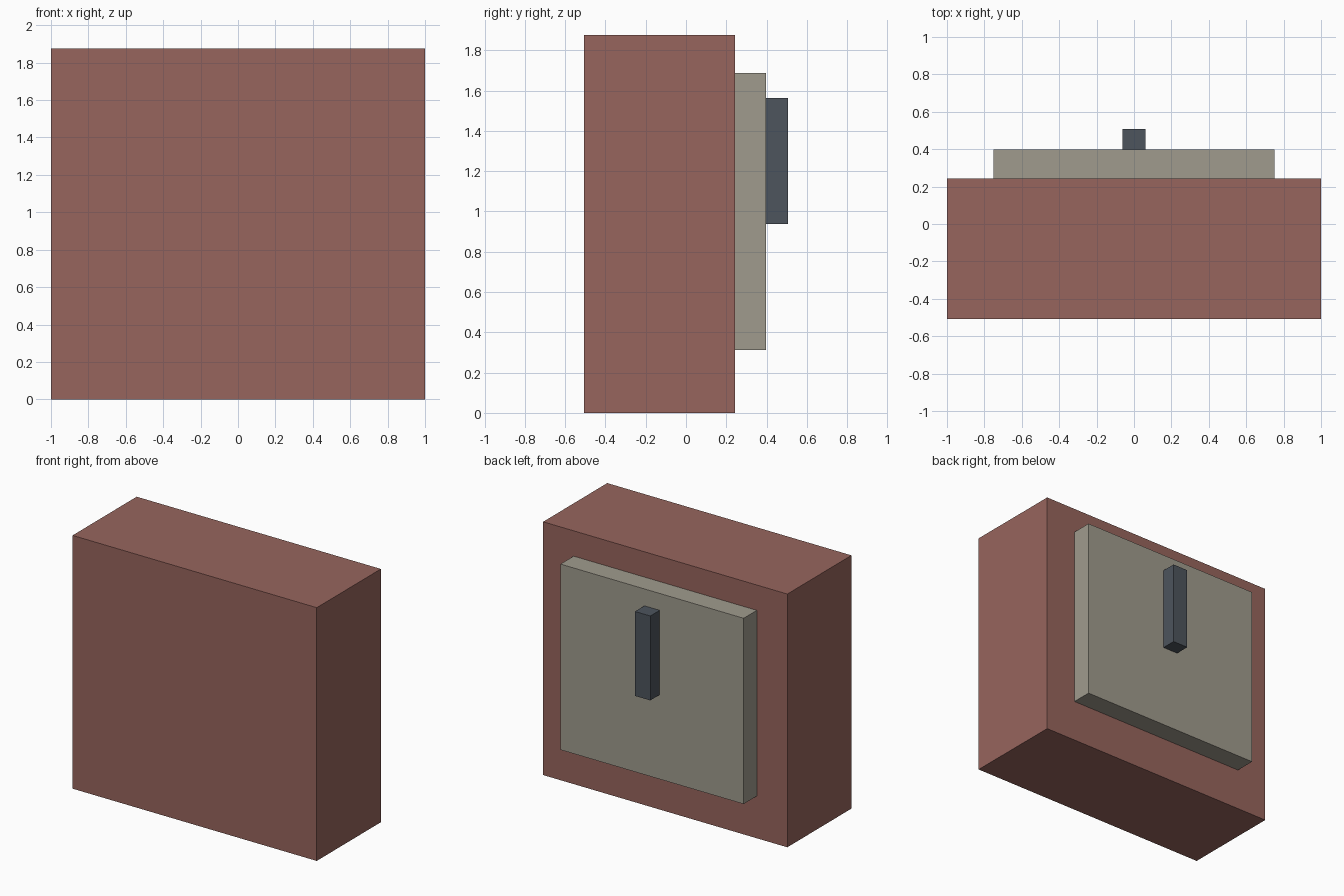
import bpy

if "Cube" in bpy.data.objects:
    bpy.data.objects.remove(bpy.data.objects["Cube"])


def material(name, rgb):
    m = bpy.data.materials.new(name)
    m.diffuse_color = (*rgb, 1.0)
    m.use_nodes = True
    m.node_tree.nodes["Principled BSDF"].inputs["Base Color"].default_value = m.diffuse_color
    return m


def box(name, half_width, y, z, mat):
    """Box centred on x = 0, spanning the given y and z ranges."""
    bpy.ops.mesh.primitive_cube_add(size=1, location=(0, sum(y) / 2, sum(z) / 2))
    ob = bpy.context.object
    ob.name = name
    ob.scale = (2 * half_width, y[1] - y[0], z[1] - z[0])
    bpy.ops.object.transform_apply(location=False, rotation=False, scale=True)
    ob.data.materials.append(mat)
    return ob


brick = material("brick_red", (0.31, 0.13, 0.11))
stone = material("stone_grey", (0.35, 0.33, 0.27))
slate = material("slate", (0.075, 0.09, 0.11))

# Main block
box("body", 1.0, (-0.507, 0.243), (0.0, 1.875), brick)
# Raised panel on the back
box("back_panel", 0.75, (0.243, 0.397), (0.3125, 1.6875), stone)
# Upright bar on the panel
box("panel_handle", 0.0625, (0.397, 0.507), (0.9375, 1.5625), slate)
